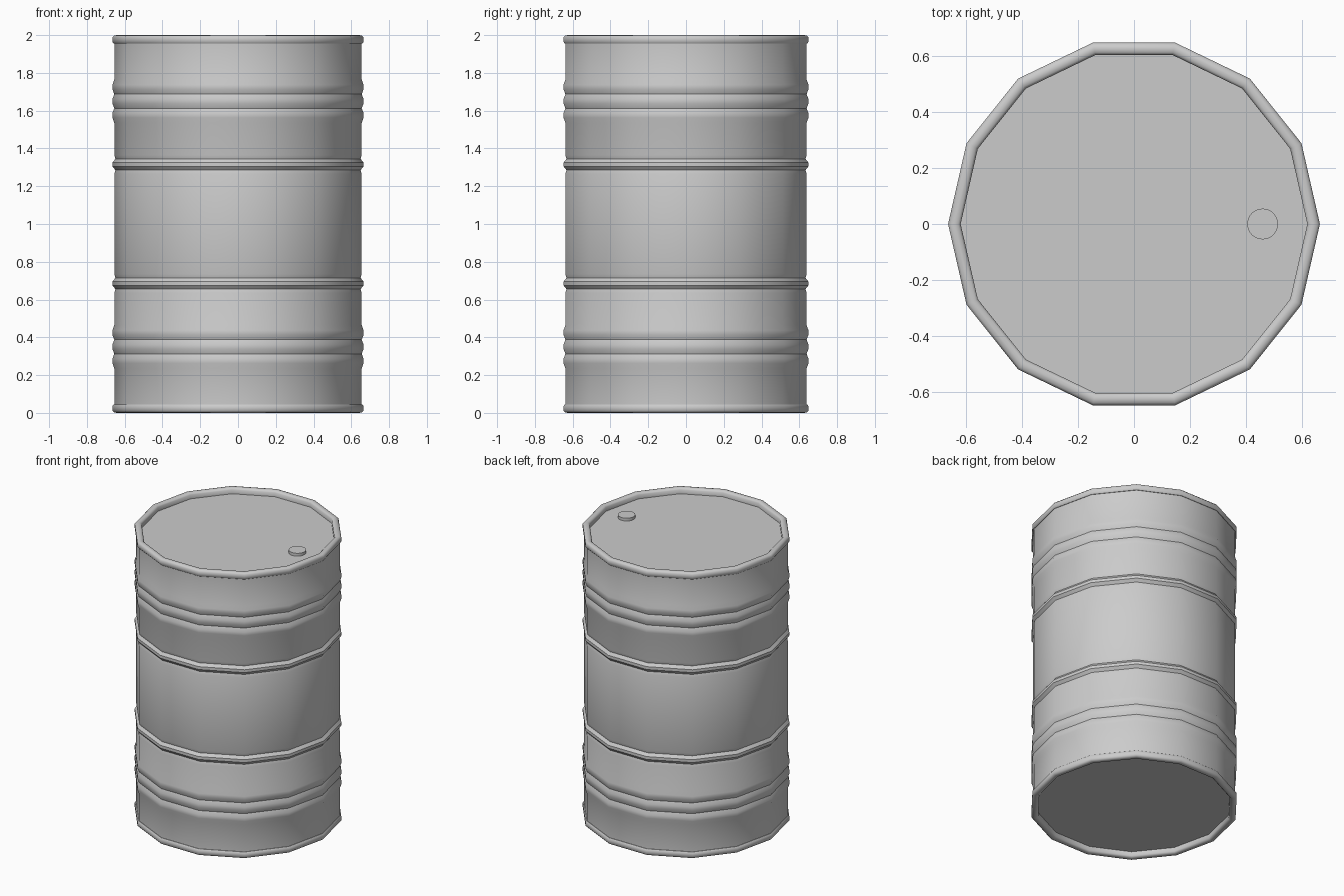
import bpy
import bmesh
import math

SIDES = 14
WALL = 0.655      # plain wall radius
CREST = 0.665     # rib crest radius

cube = bpy.data.objects.get("Cube")
if cube:
    bpy.data.objects.remove(cube, do_unlink=True)

steel = bpy.data.materials.new("grey steel")
steel.use_nodes = True
color = (0.6, 0.6, 0.6, 1)
steel.diffuse_color = color
steel.node_tree.nodes["Principled BSDF"].inputs["Base Color"].default_value = color


def lathe(name, profile, sides, center=(0, 0), closed=False, caps=False, angle=35):
    """Spin a (radius, z) profile around the vertical axis."""
    bm = bmesh.new()
    rings = []
    for r, z in profile:
        turns = [2 * math.pi * i / sides for i in range(sides)]
        rings.append([bm.verts.new((r * math.cos(a), r * math.sin(a), z)) for a in turns])
    pairs = list(zip(rings, rings[1:]))
    if closed:
        pairs.append((rings[-1], rings[0]))
    for low, high in pairs:
        for i in range(sides):
            j = (i + 1) % sides
            bm.faces.new((low[i], low[j], high[j], high[i]))
    if caps:
        bm.faces.new(rings[0][::-1])
        bm.faces.new(rings[-1])
    bmesh.ops.recalc_face_normals(bm, faces=bm.faces)
    mesh = bpy.data.meshes.new(name)
    bm.to_mesh(mesh)
    bm.free()
    mesh.materials.append(steel)
    obj = bpy.data.objects.new(name, mesh)
    obj.location = (*center, 0)
    bpy.context.collection.objects.link(obj)
    bpy.ops.object.select_all(action='DESELECT')
    obj.select_set(True)
    bpy.context.view_layer.objects.active = obj
    bpy.ops.object.shade_smooth_by_angle(angle=math.radians(angle))
    return obj


# Wall: lower half of the profile, mirrored about mid height
half = [(0.62, 0.04), (WALL, 0.04)]
half.append((WALL, 0.235))
for z in (0.275, 0.35, 0.425):          # group of three ribs
    half += [(CREST, z - 0.012), (CREST, z + 0.012)]
    if z < 0.4:
        half.append((WALL, z + 0.0375))
half.append((WALL, 0.465))
# single rib with a shallow groove on each side
half += [(WALL, 0.635), (WALL - 0.006, 0.655), (CREST, 0.675),
         (CREST, 0.695), (WALL - 0.006, 0.715), (WALL, 0.735)]
wall_profile = half + [(r, 2 - z) for r, z in reversed(half)]
lathe("drum_body", wall_profile, SIDES, caps=True)

# Rolled rims: rounded bead section
bead = [(0.62, 0.04), (0.62, 0.012), (0.629, 0.002), (0.642, 0), (0.656, 0.002),
        (0.665, 0.012), (0.665, 0.036), (0.658, 0.045), (0.645, 0.045)]
lathe("bottom_rim", bead, SIDES, closed=True, angle=50)
lathe("top_rim", [(r, 2 - z) for r, z in bead], SIDES, closed=True, angle=50)

# Filler plug on the lid
lathe("filler_plug", [(0.055, 1.955), (0.055, 1.98)], 32, center=(0.46, 0), caps=True)
